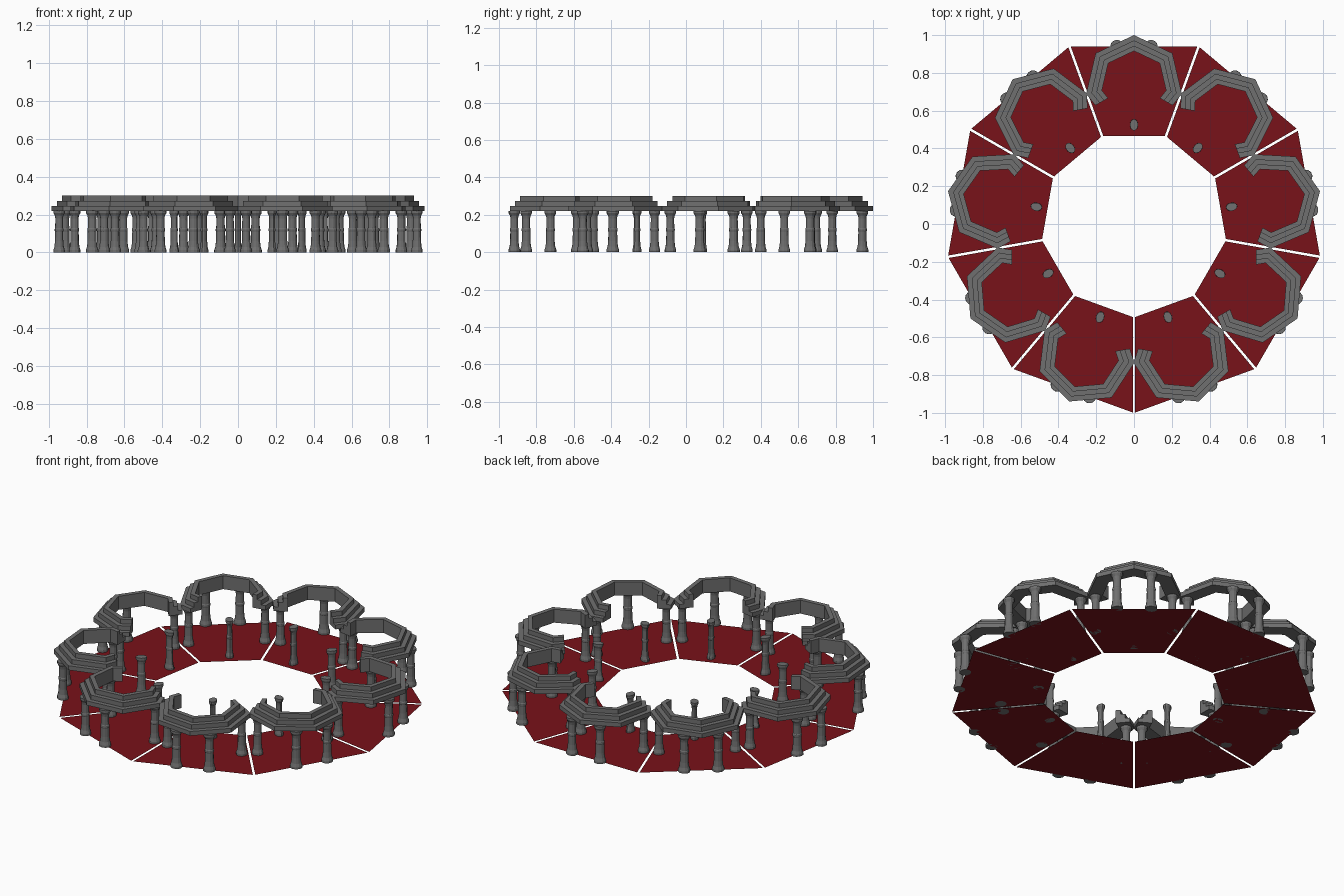
import bpy, bmesh, math

if "Cube" in bpy.data.objects:
    bpy.data.objects.remove(bpy.data.objects["Cube"])

N = 9              # bays around the ring
CY = 0.745         # centre of each bay, measured outwards along +y


def material(name, rgb):
    m = bpy.data.materials.new(name)
    m.diffuse_color = (*rgb, 1)
    m.use_nodes = True
    m.node_tree.nodes["Principled BSDF"].inputs["Base Color"].default_value = m.diffuse_color
    return m


red = material("red_floor", (0.19, 0.006, 0.010))
stone = material("dark_stone", (0.16, 0.16, 0.16))


def mesh_from(name, bm, mat):
    bmesh.ops.recalc_face_normals(bm, faces=bm.faces)
    me = bpy.data.meshes.new(name)
    bm.to_mesh(me)
    bm.free()
    me.materials.append(mat)
    return me


def floor_mesh():
    # one flat wedge, slightly narrowed to leave a gap
    bm = bmesh.new()
    t, g = math.tan(math.pi / N), 0.007
    pts = [(s * (r * t - g), r) for r, s in ((0.465, -1), (0.465, 1), (0.94, 1), (0.94, -1))]
    bm.faces.new([bm.verts.new((x, y, 0.0)) for x, y in pts])
    return mesh_from("floor", bm, red)


def arc_path(s):
    # open heptagon, point outwards, last side cut short; s scales it
    step = 2 * math.pi / 7
    p = lambda k: (0.26 * s * math.sin(k * step), CY + 0.255 * s * math.cos(k * step))
    (x2, y2), (x3, y3) = p(2), p(3)
    f = 0.35
    right = [p(1), p(2), (x2 + (x3 - x2) * f, y2 + (y3 - y2) * f)]
    return [(-x, y) for x, y in reversed(right)] + [p(0)] + right


def cornice_mesh():
    # stepped cross-section (ring scale, z) swept along the open heptagon
    sec = [(0.67, 0.22), (1.0, 0.22), (1.0, 0.246), (0.89, 0.246),
           (0.89, 0.273), (0.78, 0.273), (0.78, 0.30), (0.67, 0.30)]
    bm = bmesh.new()
    rows = [[bm.verts.new((x, y, z)) for x, y in arc_path(s)] for s, z in sec]
    for a, b in zip(rows, rows[1:] + rows[:1]):
        for i in range(len(a) - 1):
            bm.faces.new((a[i], a[i + 1], b[i + 1], b[i]))
    for i in (0, -1):
        bm.faces.new([r[i] for r in rows])
    return mesh_from("cornice", bm, stone)


def column(bm, ang, rt, rr):
    # lathed oval column with flared foot, banded shaft and capital
    prof = [(1.0, 0), (1.0, 0.012), (0.82, 0.03), (0.72, 0.06), (0.70, 0.11), (0.76, 0.115),
            (0.76, 0.125), (0.68, 0.13), (0.66, 0.18), (0.74, 0.195), (0.98, 0.208), (0.98, 0.221)]
    m = 12
    ca, sa = math.cos(-ang), math.sin(-ang)
    cx, cy = 0.213 * math.sin(ang), CY + 0.22 * math.cos(ang)
    rings = []
    for k, z in prof:
        ring = []
        for i in range(m):
            a = 2 * math.pi * i / m
            x, y = k * rt * math.cos(a), k * rr * math.sin(a)
            ring.append(bm.verts.new((cx + x * ca - y * sa, cy + x * sa + y * ca, z)))
        rings.append(ring)
    for a, b in zip(rings, rings[1:]):
        for i in range(m):
            j = (i + 1) % m
            bm.faces.new((a[i], a[j], b[j], b[i]))
    bm.faces.new(rings[0])
    bm.faces.new(rings[-1])


def columns_mesh():
    # two outer columns, two under the cornice ends, one free inner column
    bm = bmesh.new()
    step = 2 * math.pi / 7
    for s in (-1, 1):
        column(bm, s * step * 0.5, 0.034, 0.031)
        column(bm, s * step * 2.0, 0.032, 0.031)
    column(bm, math.pi, 0.022, 0.031)
    return mesh_from("columns", bm, stone)


# repeat every bay around the ring
parts = {"floor": floor_mesh(), "cornice": cornice_mesh(), "columns": columns_mesh()}
for n in range(N):
    for name, me in parts.items():
        ob = bpy.data.objects.new(f"{name}_{n + 1}", me)
        bpy.context.collection.objects.link(ob)
        ob.rotation_euler.z = 2 * math.pi * n / N
